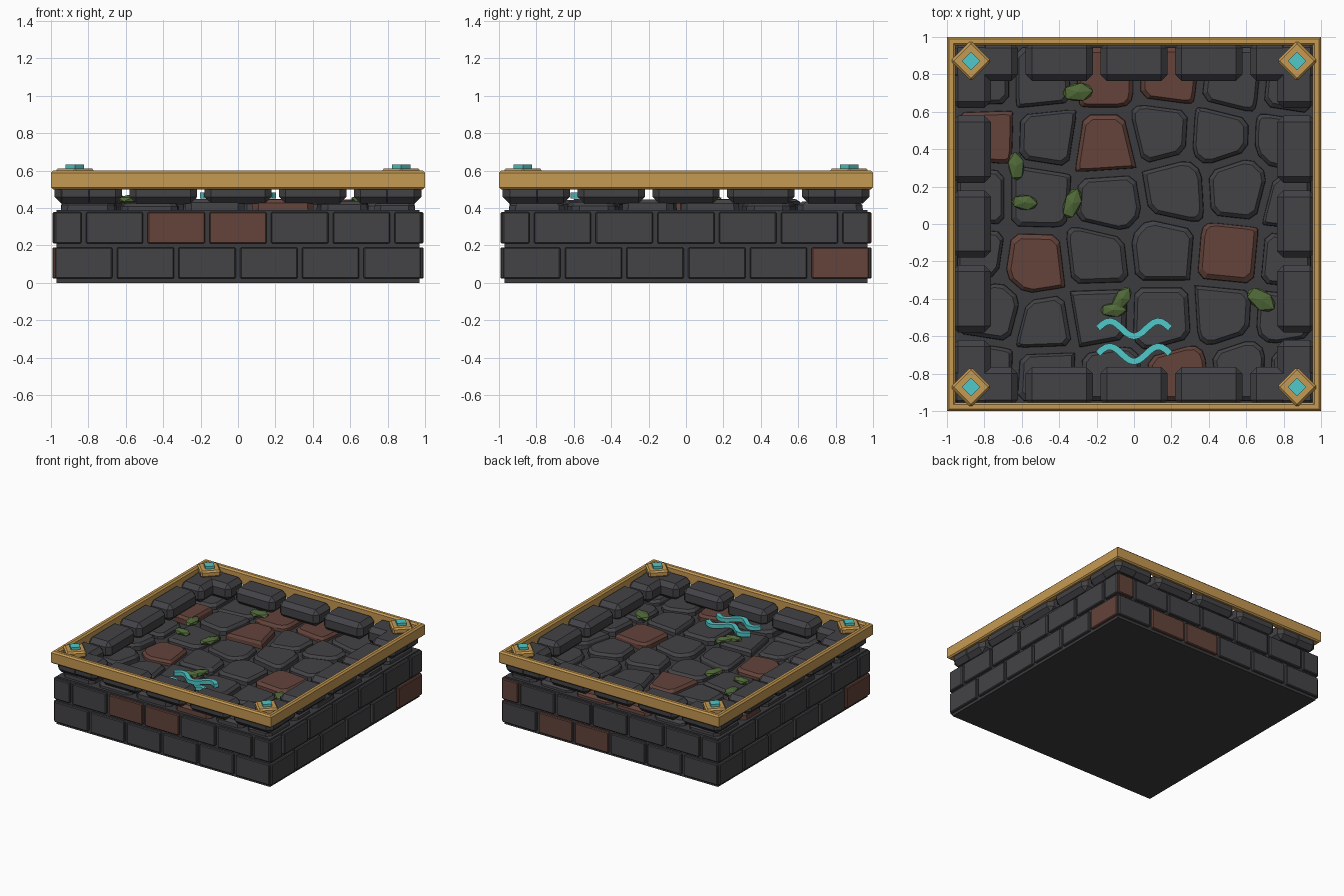
import bpy, bmesh, math, random
from mathutils import Matrix, Vector

if "Cube" in bpy.data.objects:
    bpy.data.objects.remove(bpy.data.objects["Cube"])
random.seed(4)

def mat(name, r, g, b):
    m = bpy.data.materials.new(name)
    m.diffuse_color = (r, g, b, 1)
    m.use_nodes = True
    m.node_tree.nodes["Principled BSDF"].inputs["Base Color"].default_value = m.diffuse_color
    return m

STONE = mat("dark stone", .056, .055, .061)
BRICK = mat("red brick", .125, .056, .043)
GROUT = mat("grout", .046, .046, .051)
GOLD = mat("gold", .56, .32, .085)
CYAN = mat("cyan", .08, .58, .58)
MOSS = mat("moss", .08, .14, .04)

def finish(name, bm, *mats):
    bmesh.ops.recalc_face_normals(bm, faces=bm.faces)
    me = bpy.data.meshes.new(name)
    bm.to_mesh(me)
    bm.free()
    for m in mats:
        me.materials.append(m)
    ob = bpy.data.objects.new(name, me)
    bpy.context.collection.objects.link(ob)
    return ob

def box(bm, lo, hi, bevel=0, rot=0, idx=0, spin=0):
    """Chamfered box; spin turns it about its centre, rot about the world z axis."""
    lo, hi = Vector(lo), Vector(hi)
    t = bmesh.new()
    bmesh.ops.create_cube(t, size=1)
    bmesh.ops.scale(t, vec=hi - lo, verts=t.verts)
    if bevel:
        bmesh.ops.bevel(t, geom=t.edges[:], offset=bevel, segments=1, affect='EDGES')
    M = Matrix.Rotation(rot, 4, 'Z') @ Matrix.Translation((lo + hi) / 2) @ Matrix.Rotation(spin, 4, 'Z')
    bmesh.ops.transform(t, matrix=M, verts=t.verts)
    for f in t.faces:
        f.material_index = idx
    me = bpy.data.meshes.new("tmp")
    t.to_mesh(me)
    t.free()
    bm.from_mesh(me)
    bpy.data.meshes.remove(me)

# core block
bm = bmesh.new()
box(bm, (-.97, -.97, 0), (.97, .97, .39))
finish("base_core", bm, GROUT)

# two courses of wall bricks on every side
red = {(0, 1, 2), (0, 1, 3), (1, 0, 5), (2, 0, 1), (2, 0, 2), (2, 1, 0), (3, 0, 5)}
bm = bmesh.new()
for side in range(4):
    for row in range(2):
        for i in range(6 + row):
            a = -.99 + .33 * i - .165 * row
            u0, u1 = max(a + .012, -.98), min(a + .318, .98)
            z = .022 + .188 * row
            box(bm, (u0, -.992, z), (u1, -.95, z + .168), .006,
                side * math.pi / 2, int((side, row, i) in red))
finish("wall_bricks", bm, STONE, BRICK)

# paving stones: cells around seed points, shrunk, corners cut, chamfered on top
seeds = [(-.8, .76), (-.5, .76), (-.15, .79), (.18, .79), (.53, .75), (.84, .72),
         (-.79, .48), (-.47, .47), (-.15, .42), (.14, .49), (.46, .47), (.8, .46),
         (-.83, .15), (-.52, .15), (-.13, .12), (.22, .18), (.55, .2), (.86, .12),
         (-.86, -.17), (-.53, -.22), (-.2, -.18), (.15, -.14), (.51, -.17), (.83, -.2),
         (-.75, -.47), (-.48, -.54), (-.19, -.49), (.15, -.5), (.48, -.48), (.8, -.5),
         (-.8, -.79), (-.47, -.81), (-.13, -.82), (.24, -.82), (.58, -.78), (.85, -.79)]
red_cells = {2, 3, 6, 8, 19, 22, 33}

def clip(poly, n, d):
    """Keep the part of poly where p.n <= d."""
    out = []
    for p, q in zip(poly, poly[1:] + poly[:1]):
        a, b = p.dot(n) - d, q.dot(n) - d
        if a <= 0:
            out.append(p)
        if a * b < 0:
            out.append(p.lerp(q, a / (a - b)))
    return out

def cell(k, gap):
    w = .965 - gap
    poly = [Vector(p) for p in ((-w, -w), (w, -w), (w, w), (-w, w))]
    c = Vector(seeds[k])
    for j, s in enumerate(seeds):
        if j != k:
            n = (Vector(s) - c).normalized()
            poly = clip(poly, n, n.dot((Vector(s) + c) / 2) - gap)
    return poly

bm = bmesh.new()
for k in range(len(seeds)):
    poly = cell(k, .018)
    pts = []
    for i, p in enumerate(poly):
        for q in (poly[i - 1], poly[(i + 1) % len(poly)]):
            L = (q - p).length
            pts.append(p.lerp(q, min(.2, .035 / max(L, .001))))
    c = sum(pts, Vector((0, 0))) / len(pts)
    top = random.uniform(.425, .45)
    rings = [[bm.verts.new((*c.lerp(p, s), z)) for p in pts]
             for s, z in ((1, .37), (.98, top - .02), (.85, top))]
    n = len(pts)
    faces = [bm.faces.new((A[i], A[(i + 1) % n], B[(i + 1) % n], B[i]))
             for A, B in zip(rings, rings[1:]) for i in range(n)]
    faces.append(bm.faces.new(rings[-1]))
    for f in faces:
        f.material_index = int(k in red_cells)
finish("paving_stones", bm, STONE, BRICK)

# raised border blocks
bm = bmesh.new()
for side in range(4):
    for i in range(5):
        x = -.8 + .4 * i
        box(bm, (x - .18, -.975, .425), (x + .18, -.765, .56), .035, side * math.pi / 2)
finish("border_blocks", bm, STONE)

# gold frame: chamfered profile swept round a square
bm = bmesh.new()
prof = [(1, .51), (1, .588), (.988, .6), (.966, .6), (.954, .588), (.954, .5), (.99, .5)]
loops = [[bm.verts.new((sx * r, sy * r, z)) for r, z in prof]
         for sx, sy in ((-1, -1), (1, -1), (1, 1), (-1, 1))]
m = len(prof)
for i in range(4):
    A, B = loops[i], loops[(i + 1) % 4]
    for j in range(m):
        bm.faces.new((A[j], B[j], B[(j + 1) % m], A[(j + 1) % m]))
finish("gold_frame", bm, GOLD)

# corner plates with gems
plates, gems = bmesh.new(), bmesh.new()
for sx in (-1, 1):
    for sy in (-1, 1):
        for b, r, z0, z1, bev in ((plates, .077, .56, .612, .012), (gems, .035, .6, .632, 0)):
            x, y = sx * .872, sy * .872
            box(b, (x - r, y - r, z0), (x + r, y + r, z1), bev, spin=math.pi / 4)
finish("corner_plates", plates, GOLD)
finish("corner_gems", gems, CYAN)

# moss clumps: x, y, half length, half width, turn in degrees
bm = bmesh.new()
for x, y, a, b, turn in ((-.3, .705, .09, .055, 5), (-.63, .31, .085, .048, 95), (-.585, .115, .078, .045, -5),
                         (-.33, .11, .095, .05, 70), (-.065, -.4, .08, .045, 55), (-.11, -.46, .078, .042, 0),
                         (.68, -.405, .095, .058, -35)):
    M = (Matrix.Translation((x, y, .445)) @ Matrix.Rotation(math.radians(turn), 4, 'Z')
         @ Matrix.Diagonal((a, b, .025, 1)))
    bmesh.ops.create_icosphere(bm, subdivisions=1, radius=1, matrix=M)
finish("moss_clumps", bm, MOSS)

# two wavy rune strokes made of short bars
bm = bmesh.new()
wave = lambda x: -.04 * math.cos(x * math.tau / .26)
N = 18
for cy in (-.56, -.695):
    for i in range(N):
        x0, x1 = -.19 + .38 * i / N, -.19 + .38 * (i + 1) / N
        dy = wave(x1) - wave(x0)
        L = math.hypot(x1 - x0, dy) / 2 + .004
        x, y = (x0 + x1) / 2, cy + (wave(x0) + wave(x1)) / 2
        box(bm, (x - L, y - .017, .45), (x + L, y + .017, .482), spin=math.atan2(dy, x1 - x0))
finish("wave_rune", bm, CYAN)
